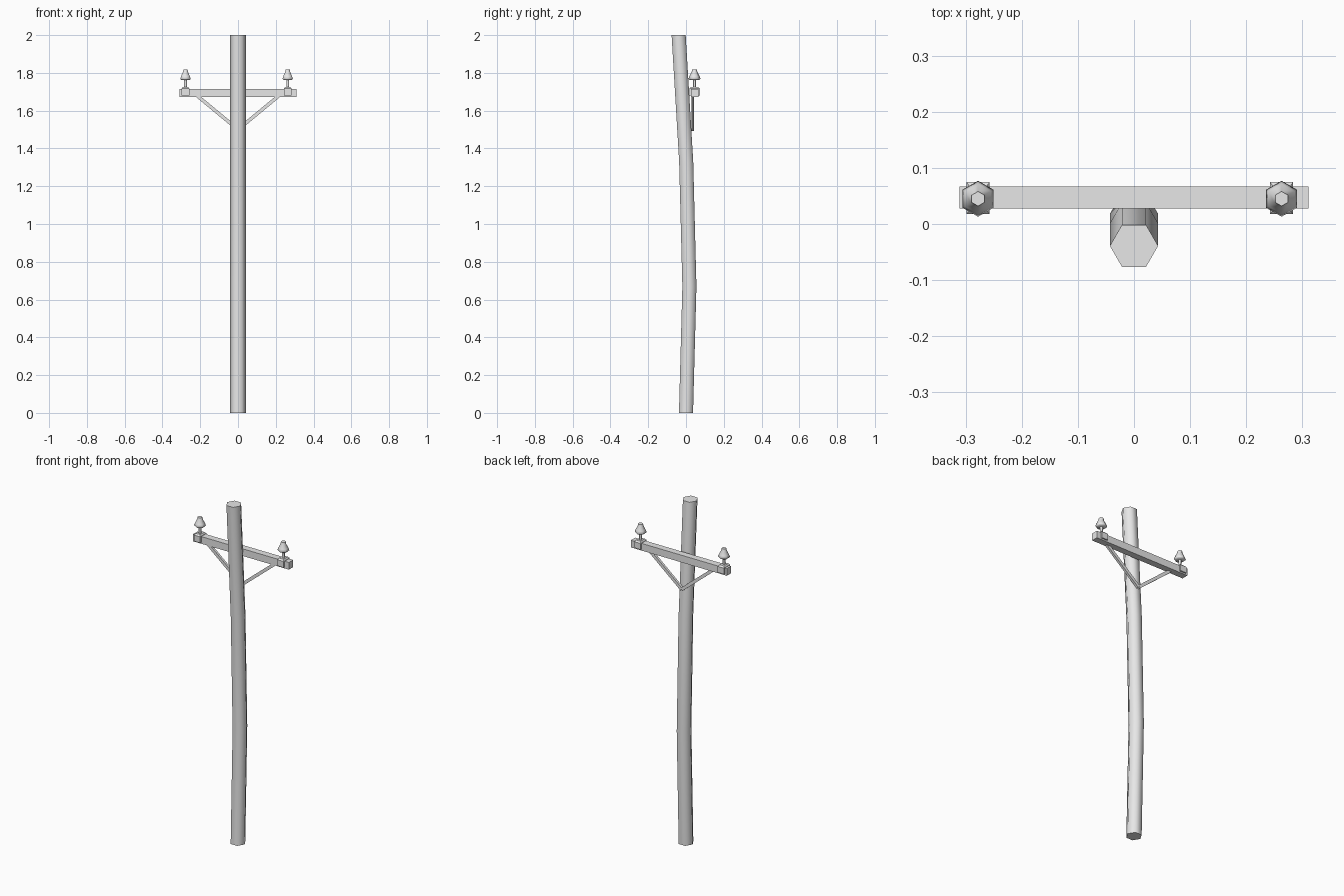
import bpy
import bmesh
import math
from mathutils import Vector

if "Cube" in bpy.data.objects:
    bpy.data.objects.remove(bpy.data.objects["Cube"])

grey = bpy.data.materials.new("plain grey")
grey.use_nodes = True
grey.diffuse_color = (0.8, 0.8, 0.8, 1)
grey.node_tree.nodes["Principled BSDF"].inputs["Base Color"].default_value = (0.8, 0.8, 0.8, 1)


def finish(name, bm, smooth=False):
    bmesh.ops.recalc_face_normals(bm, faces=bm.faces)
    mesh = bpy.data.meshes.new(name)
    bm.to_mesh(mesh)
    bm.free()
    mesh.materials.append(grey)
    obj = bpy.data.objects.new(name, mesh)
    bpy.context.collection.objects.link(obj)
    if smooth:
        bpy.ops.object.select_all(action="DESELECT")
        obj.select_set(True)
        bpy.context.view_layer.objects.active = obj
        bpy.ops.object.shade_smooth_by_angle(angle=math.radians(65))
    return obj


def hex_stack(name, rings, x=0.0, turn=0.0):
    """Six-sided column through rings of (y, z, radius)."""
    bm = bmesh.new()
    loops = []
    for y, z, r in rings:
        angles = [turn + i * math.pi / 3 for i in range(6)]
        loops.append([bm.verts.new((x + r * math.cos(a), y + r * math.sin(a), z)) for a in angles])
    for low, high in zip(loops, loops[1:]):
        for i in range(6):
            j = (i + 1) % 6
            bm.faces.new((low[i], low[j], high[j], high[i]))
    bm.faces.new(loops[0])
    bm.faces.new(loops[-1])
    return finish(name, bm, smooth=True)


def box(name, centre, size, top_scale=1.0):
    bm = bmesh.new()
    bmesh.ops.create_cube(bm, size=1)
    for v in bm.verts:
        k = top_scale if v.co.z > 0 else 1.0
        v.co = Vector((v.co.x * size[0] * k, v.co.y * size[1] * k, v.co.z * size[2])) + Vector(centre)
    return finish(name, bm)


# Bent wooden pole
hex_stack("pole", [(0, 0, 0.043), (0.018, 0.67, 0.043), (0.001, 1.33, 0.043), (-0.039, 2, 0.043)])

# Crossarm behind the pole
ARM_Y = 0.047
box("crossarm", (0, ARM_Y, 1.694), (0.622, 0.039, 0.042))

# Clamps and insulators
for side, x in (("right", -0.278), ("left", 0.263)):
    box(side + "_clamp", (x, 0.046, 1.699), (0.041, 0.057, 0.036))
    box(side + "_clamp_cap", (x, 0.046, 1.721), (0.041, 0.057, 0.008), 0.7)
    hex_stack(side + "_insulator_pin", [(0.045, 1.72, 0.008), (0.045, 1.772, 0.008)], x, math.pi / 6)
    hex_stack(side + "_insulator",
              [(0.045, 1.763, 0.026), (0.045, 1.769, 0.032), (0.045, 1.782, 0.027),
               (0.045, 1.806, 0.015), (0.045, 1.818, 0.013)], x, math.pi / 6)

# Diagonal braces meeting at the back of the pole
for side, s in (("right", -1), ("left", 1)):
    low, high = Vector((0, 0.036, 1.5)), Vector((s * 0.22, 0.036, 1.682))
    brace = box(side + "_brace", (0, 0, 0), (0.018, 0.014, (high - low).length))
    brace.location = (low + high) / 2
    brace.rotation_euler.y = math.atan2(high.x - low.x, high.z - low.z)
